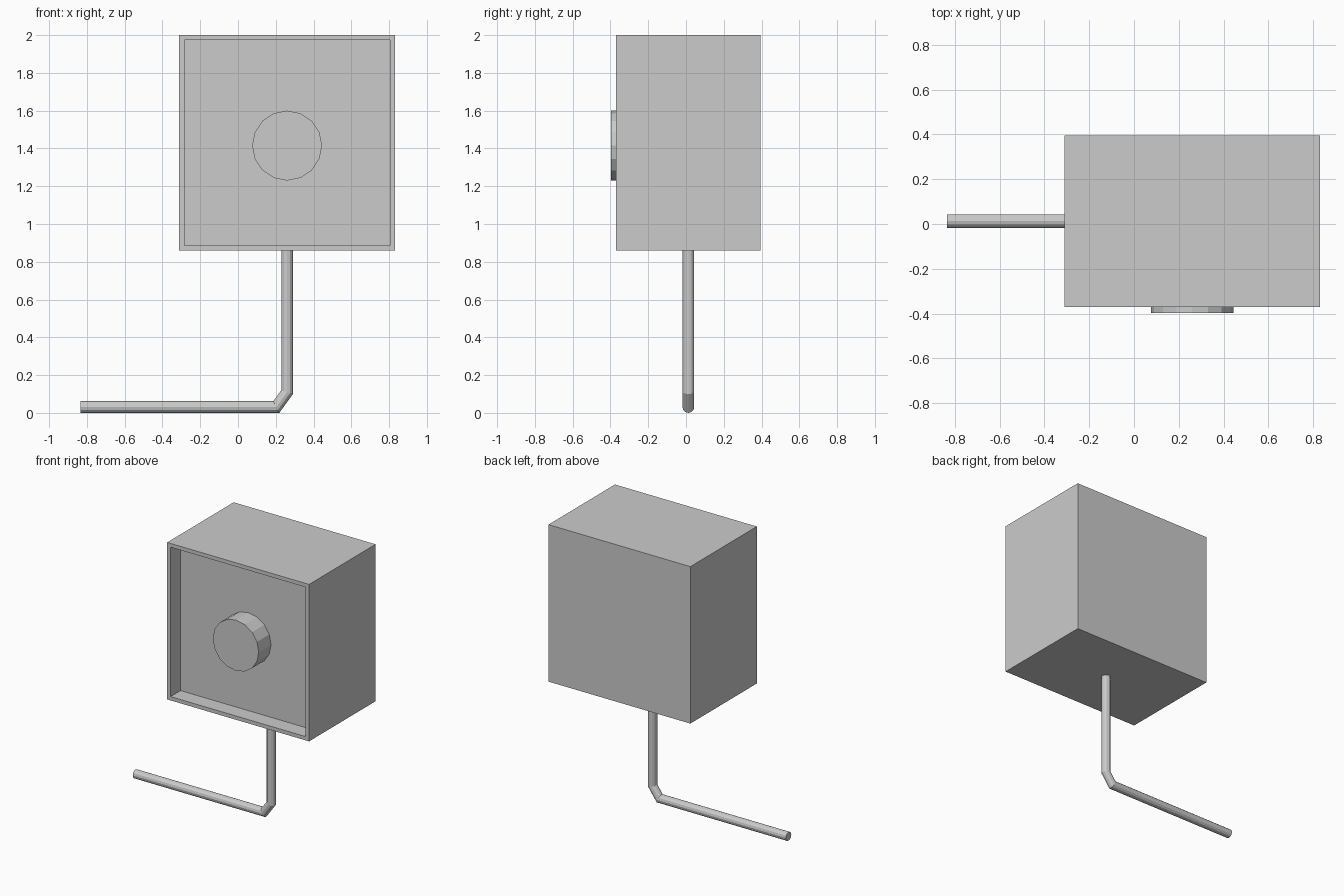
import bpy
import bmesh
from math import cos, sin, pi
from mathutils import Matrix, Vector

cube = bpy.data.objects.get("Cube")
if cube:
    bpy.data.objects.remove(cube, do_unlink=True)

grey = bpy.data.materials.new("light_grey")
grey.use_nodes = True
COLOUR = (0.6, 0.6, 0.6, 1)
grey.diffuse_color = COLOUR
grey.node_tree.nodes["Principled BSDF"].inputs["Base Color"].default_value = COLOUR


def finish(name, bm):
    """Turn a bmesh into a named, coloured object."""
    bmesh.ops.recalc_face_normals(bm, faces=bm.faces)
    mesh = bpy.data.meshes.new(name)
    bm.to_mesh(mesh)
    bm.free()
    mesh.materials.append(grey)
    obj = bpy.data.objects.new(name, mesh)
    bpy.context.collection.objects.link(obj)
    return obj


CENTRE_X, CENTRE_Y, CENTRE_Z = 0.26, 0.0125, 1.43
SIZE, DEPTH, RIM, RECESS = 1.143, 0.765, 0.039, 0.115
FLOOR_Y = CENTRE_Y - DEPTH / 2 + RECESS

# Housing: a box with a shallow recess in its front face
bm = bmesh.new()
bmesh.ops.create_cube(bm, size=1, matrix=Matrix.Translation((CENTRE_X, CENTRE_Y, CENTRE_Z))
                      @ Matrix.Diagonal((SIZE, DEPTH, SIZE, 1)))
bm.normal_update()
front = min(bm.faces, key=lambda f: f.calc_center_median().y)
bmesh.ops.inset_region(bm, faces=[front], thickness=RIM)
floor = bmesh.ops.extrude_discrete_faces(bm, faces=[front])["faces"][0]
bmesh.ops.translate(bm, verts=floor.verts, vec=(0, RECESS, 0))
finish("housing", bm)

# Round knob standing on the recess floor
FRONT_Y = -0.397
bm = bmesh.new()
bmesh.ops.create_cone(bm, cap_ends=True, segments=16, radius1=0.185, radius2=0.185,
                      depth=FLOOR_Y - FRONT_Y,
                      matrix=Matrix.Translation((CENTRE_X, (FLOOR_Y + FRONT_Y) / 2, 1.415))
                      @ Matrix.Rotation(pi / 2, 4, "X"))
finish("knob", bm)

# Bent pipe: rings mitred at each corner of the path
path = [Vector(p) for p in ((-0.835, 0, 0.031), (0.203, 0, 0.031),
                            (CENTRE_X, 0, 0.11), (CENTRE_X, 0, 0.86))]
SIDES, RADIUS = 12, 0.031
bm = bmesh.new()
rings = []
for i, p in enumerate(path):
    before = (p - path[max(i - 1, 0)]).normalized()
    after = (path[min(i + 1, len(path) - 1)] - p).normalized()
    along = (before + after).normalized()
    across = Vector((-along.z, 0, along.x))
    stretch = 1 / along.dot(after if after.length else before)
    rings.append([bm.verts.new(p + Vector((0, CENTRE_Y + RADIUS * sin(a), 0))
                               + across * RADIUS * stretch * cos(a))
                  for a in (2 * pi * k / SIDES for k in range(SIDES))])
for low, high in zip(rings, rings[1:]):
    for k in range(SIDES):
        n = (k + 1) % SIDES
        bm.faces.new((low[k], low[n], high[n], high[k]))
bm.faces.new(rings[0])
bm.faces.new(rings[-1])
finish("bent_pipe", bm)
